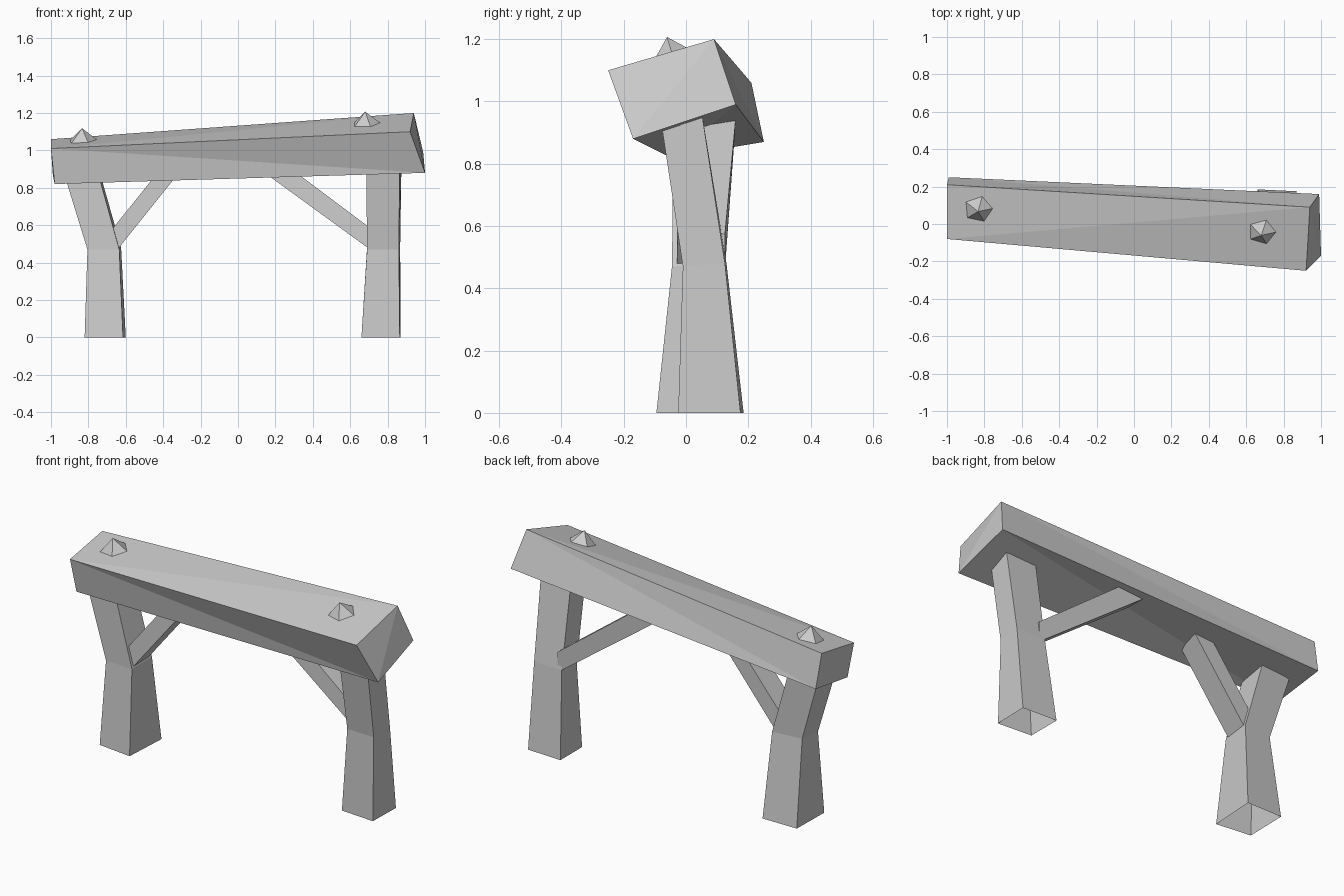
import bpy
import bmesh
from math import cos, sin, tau
from mathutils import Vector

cube = bpy.data.objects.get("Cube")
if cube:
    bpy.data.objects.remove(cube, do_unlink=True)

grey = bpy.data.materials.new("plain_grey")
grey.use_nodes = True
colour = (0.6, 0.6, 0.6, 1)
grey.diffuse_color = colour
grey.node_tree.nodes["Principled BSDF"].inputs["Base Color"].default_value = colour


def finish(name, bm):
    bmesh.ops.recalc_face_normals(bm, faces=bm.faces)
    mesh = bpy.data.meshes.new(name)
    bm.to_mesh(mesh)
    bm.free()
    mesh.materials.append(grey)
    bpy.context.collection.objects.link(bpy.data.objects.new(name, mesh))


def loft(name, rings, cap_start=True, twisted=False):
    """Join four-cornered rings into a timber; twisted sides are creased."""
    bm = bmesh.new()
    loops = [[bm.verts.new(p) for p in ring] for ring in rings]
    for a, b in zip(loops, loops[1:]):
        for i in range(4):
            j = (i + 1) % 4
            if not twisted:
                bm.faces.new((a[i], a[j], b[j], b[i]))
            elif i == 0:
                bm.faces.new((a[i], a[j], b[j]))
                bm.faces.new((a[i], b[j], b[i]))
            else:
                bm.faces.new((a[i], a[j], b[i]))
                bm.faces.new((a[j], b[j], b[i]))
    end = loops[-1]
    bm.faces.new((end[1], end[2], end[3]))
    bm.faces.new((end[1], end[3], end[0]))
    if cap_start:
        bm.faces.new(loops[0])
    finish(name, bm)


def brace(name, low, high, y_low, y_high):
    """Diagonal strut from (x, z) end edges and the y range at each end."""
    rings = []
    for (p, q), (front, back) in ((low, y_low), (high, y_high)):
        rings.append([(p[0], front, p[1]), (p[0], back, p[1]),
                      (q[0], back, q[1]), (q[0], front, q[1])])
    loft(name, rings)


def peg(name, base, normal, start):
    """Five-sided pointed peg head sitting on the beam."""
    bm = bmesh.new()
    turn = Vector((0, 0, 1)).rotation_difference(Vector(normal))
    ring = []
    for i in range(5):
        a = start + tau * i / 5
        ring.append(bm.verts.new(Vector(base) + turn @ Vector((0.085 * cos(a), 0.078 * sin(a), 0))))
    tip = bm.verts.new(Vector(base) + turn @ Vector((0, 0, 0.075)))
    for i in range(5):
        bm.faces.new((ring[i], ring[(i + 1) % 5], tip))
    bm.faces.new(ring)
    finish(name, bm)


# Crooked top beam
loft("top_beam", [
    [(-1, -0.08, 1.01), (-1, 0.21, 1.06), (-0.99, 0.25, 0.87), (-0.98, -0.05, 0.82)],
    [(0.92, -0.25, 1.1), (0.94, 0.09, 1.2), (0.99, 0.16, 0.99), (1, -0.17, 0.88)],
], twisted=True)

# Bent legs, open underneath
loft("left_leg", [
    [(0.66, -0.01, 0), (0.865, -0.025, 0), (0.87, 0.175, 0), (0.66, 0.185, 0)],
    [(0.69, -0.005, 0.47), (0.86, -0.01, 0.47), (0.867, 0.125, 0.48), (0.69, 0.13, 0.48)],
    [(0.685, -0.09, 1), (0.865, -0.09, 1), (0.875, 0.045, 1), (0.685, 0.045, 1)],
], cap_start=False)
loft("right_leg", [
    [(-0.82, -0.07, 0), (-0.615, -0.095, 0), (-0.6, 0.17, 0), (-0.815, 0.17, 0)],
    [(-0.805, -0.035, 0.47), (-0.635, -0.045, 0.47), (-0.625, 0.12, 0.48), (-0.8, 0.1, 0.48)],
    [(-0.95, -0.03, 0.94), (-0.765, -0.04, 0.94), (-0.755, 0.12, 0.94), (-0.94, 0.12, 0.94)],
], cap_start=False)

# Diagonal braces
brace("left_brace", ((0.72, 0.46), (0.72, 0.575)), ((0.06, 0.94), (0.22, 0.95)),
      (0.03, 0.125), (0.06, 0.16))
brace("right_brace", ((-0.66, 0.45), (-0.7, 0.545)), ((-0.3, 0.9), (-0.415, 0.9)),
      (-0.03, 0.1), (-0.02, 0.11))

# Peg heads
peg("left_peg", (0.685, -0.04, 1.135), (-0.06, -0.28, 0.96), 0)
peg("right_peg", (-0.83, 0.08, 1.045), (-0.05, -0.18, 0.98), 0.07)
